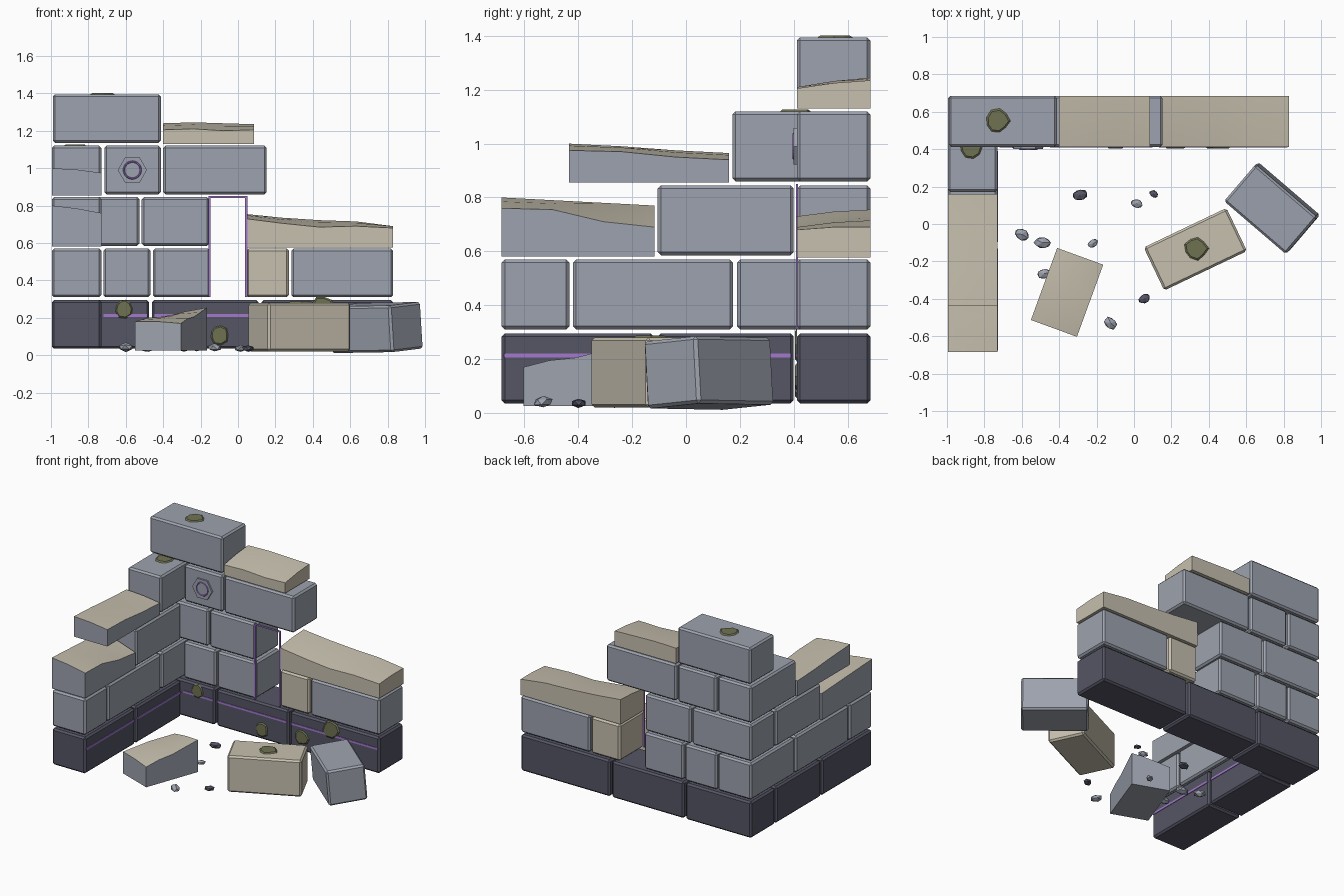
import bpy, bmesh, math, random
from mathutils import Matrix, Vector, Euler

random.seed(4)
cube = bpy.data.objects.get("Cube")
if cube:
    bpy.data.objects.remove(cube)


def material(name, r, g, b):
    m = bpy.data.materials.new(name)
    m.use_nodes = True
    m.diffuse_color = (r, g, b, 1)
    m.node_tree.nodes["Principled BSDF"].inputs["Base Color"].default_value = (r, g, b, 1)
    return m


GREY = material("grey stone", .34, .365, .425)
BEIGE = material("beige stone", .57, .525, .425)
DARK = material("dark foundation stone", .09, .092, .13)
PURPLE = material("purple glow", .36, .19, .6)
MOSS = material("olive moss", .16, .17, .085)

# Shared wall dimensions
FRONT, BACK = .412, .685
OUTER, INNER = -.995, -.73
HEIGHT, STEP, GROUND = .26, .275, .035


def finish(name, bm, *mats, bevel=0):
    bmesh.ops.recalc_face_normals(bm, faces=bm.faces)
    mesh = bpy.data.meshes.new(name)
    bm.to_mesh(mesh)
    bm.free()
    obj = bpy.data.objects.new(name, mesh)
    bpy.context.collection.objects.link(obj)
    for m in mats:
        mesh.materials.append(m)
    if bevel:
        mod = obj.modifiers.new("chamfer", 'BEVEL')
        mod.width, mod.segments = bevel, 1
    return obj


def box(name, low, high, mat, bevel=0):
    low, high = Vector(low), Vector(high)
    bm = bmesh.new()
    bmesh.ops.create_cube(bm, size=1)
    for v in bm.verts:
        v.co = (low + high) / 2 + v.co * (high - low)
    return finish(name, bm, mat, bevel=bevel)


def back_block(course, x0, x1, mat=GREY):
    z = GROUND + STEP * course
    box("back_wall_block", (x0, FRONT, z), (x1, BACK, z + HEIGHT), mat, .012)


def side_block(course, y0, y1, mat=GREY):
    z = GROUND + STEP * course
    box("side_wall_block", (OUTER, y0, z), (INNER, y1, z + HEIGHT), mat, .012)


def broken_block(name, origin, angle, length, width, near, far, side):
    """Block with a sloping broken top; near and far are the top heights of its long edges."""
    bm = bmesh.new()
    n = len(near)
    rows = []
    for j in range(3):
        row = []
        for i in range(n):
            top = near[i] + (far[i] - near[i]) * j / 2 + (.005 if j == 1 else 0)
            x, y = length * i / (n - 1), width * j / 2
            row.append((bm.verts.new((x, y, 0)), bm.verts.new((x, y, top - origin[2]))))
        rows.append(row)

    def wall(a, b):
        bm.faces.new((a[0], b[0], b[1], a[1]))

    for j in range(2):
        for i in range(n - 1):
            a, b, c, d = rows[j][i], rows[j][i + 1], rows[j + 1][i + 1], rows[j + 1][i]
            for level in (0, 1):
                f = bm.faces.new([p[level] for p in (a, b, c, d)])
                f.material_index = level
                f.smooth = level == 1
        wall(rows[j][0], rows[j + 1][0])
        wall(rows[j][-1], rows[j + 1][-1])
    for row in (rows[0], rows[-1]):
        for a, b in zip(row, row[1:]):
            wall(a, b)
    obj = finish(name, bm, side, BEIGE)
    obj.matrix_world = Matrix.Translation(origin) @ Matrix.Rotation(math.radians(angle), 4, 'Z')


# Dark foundation with a glowing inlay on its inner faces
for x0, x1 in ((OUTER, -.475), (-.46, .11), (.125, .83)):
    back_block(0, x0, x1, DARK)
    box("back_glow_strip", (max(x0, INNER) + .01, FRONT - .004, .205),
        (x1 - .01, FRONT + .002, .22), PURPLE)
for y0, y1 in ((-.685, -.12), (-.105, .4)):
    side_block(0, y0, y1, DARK)
    box("side_glow_strip", (INNER - .002, y0 + .01, .205), (INNER + .004, y1 - .01, .22), PURPLE)

# Back wall courses
for course, x0, x1 in ((1, -.72, -.468), (1, -.455, -.148), (1, .285, .83),
                       (2, OUTER, -.527), (2, -.515, -.155),
                       (3, -.715, -.413), (3, -.4, .153), (4, OUTER + .005, -.413)):
    back_block(course, x0, x1)
back_block(1, .045, .272, BEIGE)

# Side wall courses, including the corner blocks
for course, y0, y1 in ((1, -.685, -.433), (1, -.42, .175), (1, .19, BACK),
                       (2, -.105, .4), (3, .172, BACK)):
    side_block(course, y0, y1)

# Broken blocks on top of the walls
DEPTH, THICK = BACK - FRONT, INNER - OUTER
broken_block("back_broken_low", (.04, FRONT, .577), 0, .79, DEPTH,
             (.73, .705, .685, .69, .68), (.755, .735, .722, .715, .69), BEIGE)
broken_block("back_broken_high", (-.4, FRONT, 1.13), 0, .485, DEPTH,
             (1.205, 1.21, 1.2, 1.205), (1.24, 1.245, 1.24, 1.235), BEIGE)
broken_block("side_broken_low", (INNER, -.685, .58), 90, .568, THICK,
             (.76, .755, .71, .69), (.8, .79, .78, .77), GREY)
broken_block("side_broken_high", (INNER, -.435, .855), 90, .595, THICK,
             (.975, .97, .95, .94), (1, .99, .975, .965), GREY)

# Glowing outline of the gap in the back wall
for low, high in (((-.158, .31), (-.146, .845)), ((.038, .31), (.05, .845)),
                  ((-.158, .84), (.05, .85))):
    box("gap_glow_bar", (low[0], FRONT - .004, low[1]), (high[0], FRONT + .004, high[1]), PURPLE)

# Hexagonal emblem with a glowing ring
upright = Matrix.Rotation(math.pi / 2, 4, 'X')
bm = bmesh.new()
bmesh.ops.create_cone(bm, cap_ends=True, segments=6, radius1=.078, radius2=.078, depth=.016,
                      matrix=Matrix.Rotation(math.pi / 2, 4, 'Z'))
emblem = finish("emblem_plate", bm, GREY)
emblem.matrix_world = Matrix.Translation((-.565, FRONT - .004, .99)) @ upright
bpy.ops.mesh.primitive_torus_add(major_radius=.045, minor_radius=.005, major_segments=24,
                                 minor_segments=6, location=(-.565, FRONT - .012, .99),
                                 rotation=(math.pi / 2, 0, 0))
ring = bpy.context.object
ring.name = "emblem_ring"
ring.data.materials.append(PURPLE)


# Fallen blocks
def fallen_block(name, size, loc, rot, mat):
    half = Vector(size) / 2
    obj = box(name, -half, half, mat, .012)
    obj.matrix_world = Matrix.Translation(loc) @ rot.to_4x4()


def turn(axis, degrees):
    return Matrix.Rotation(math.radians(degrees), 3, axis)


fallen_block("fallen_beige_block", (.49, .255, .26), (.328, -.135, .15), turn('Z', 25.5), BEIGE)
fallen_block("fallen_grey_block", (.435, .26, .25), (.738, .085, .148),
             turn('X', 3) @ turn('Y', -3.5) @ turn('Z', -40.5), GREY)
broken_block("fallen_broken_block", (-.305, -.603, .025), 70, .41, .262,
             (.17, .195, .205, .23, .255), (.18, .19, .2, .2, .2), GREY)


# Moss patches
def moss(loc, radius, facing_front):
    bm = bmesh.new()
    ring = []
    for i in range(9):
        a, r = math.tau * i / 9, radius * random.uniform(.8, 1.1)
        ring.append(bm.verts.new((r * math.cos(a), r * math.sin(a), 0)))
    face = bm.faces.new(ring)
    top = bmesh.ops.extrude_face_region(bm, geom=[face])["geom"]
    for v in top:
        if isinstance(v, bmesh.types.BMVert):
            v.co = (v.co.x * .85, v.co.y * .85, .007)
    obj = finish("moss_patch", bm, MOSS)
    obj.matrix_world = Matrix.Translation(loc) @ (upright if facing_front else Matrix())


for x, z, r in ((-.61, .25, .052), (-.1, .11, .054), (.22, .135, .055), (.45, .255, .068)):
    moss((x, FRONT, z), r, True)
for x, y, z, r in ((-.73, .55, 1.395, .065), (-.87, .41, 1.12, .065), (.33, -.13, .28, .065)):
    moss((x, y, z), r, False)

# Scattered pebbles
for x, y, r, mat in ((-.29, .155, .048, DARK), (.015, .11, .036, GREY), (.105, .16, .03, DARK),
                     (-.6, -.055, .05, GREY), (-.49, -.1, .05, GREY), (-.22, -.105, .034, GREY),
                     (-.48, -.265, .042, GREY), (.055, -.4, .037, DARK), (-.125, -.53, .045, GREY)):
    bm = bmesh.new()
    bmesh.ops.create_icosphere(bm, subdivisions=1, radius=r)
    for v in bm.verts:
        v.co *= random.uniform(.85, 1.05)
        v.co.y *= .72
        v.co.z *= .5
    pebble = finish("pebble", bm, mat)
    pebble.location = (x, y, .02 + r * .45)
    pebble.rotation_euler = Euler((0, 0, random.uniform(-.7, .7)))
